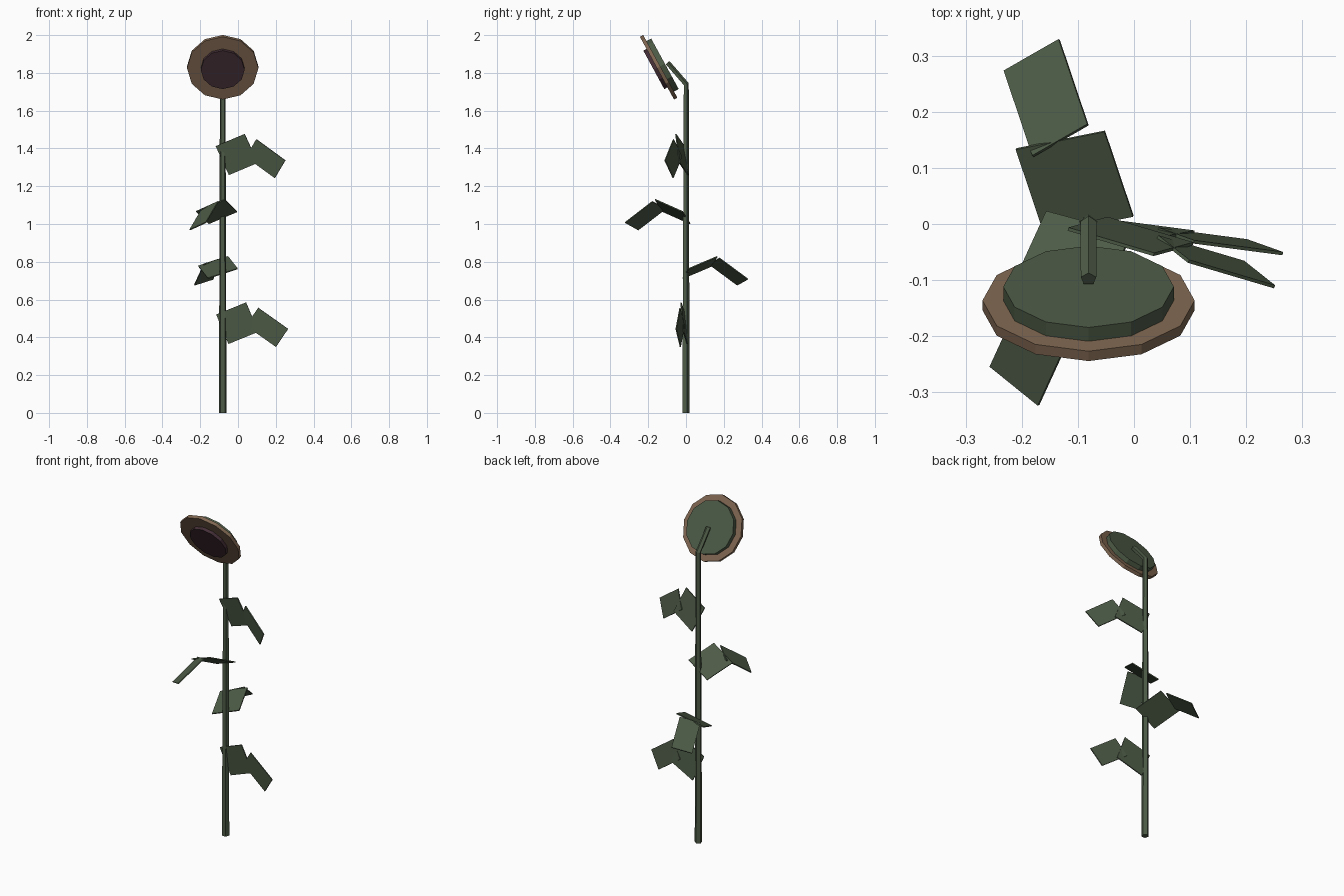
import bpy
import bmesh
from math import sin, cos, radians
from mathutils import Matrix, Vector

cube = bpy.data.objects.get("Cube")
if cube:
    bpy.data.objects.remove(cube, do_unlink=True)

STEM_X = -0.081


def material(name, rgb):
    m = bpy.data.materials.new(name)
    m.use_nodes = True
    color = (*rgb, 1)
    m.diffuse_color = color
    m.node_tree.nodes["Principled BSDF"].inputs["Base Color"].default_value = color
    return m


GREEN = material("leaf green", (0.075, 0.105, 0.062))
BROWN = material("petal brown", (0.215, 0.135, 0.083))
PURPLE = material("seed purple", (0.056, 0.027, 0.037))


def finish(name, bm, mat):
    bmesh.ops.recalc_face_normals(bm, faces=bm.faces)
    mesh = bpy.data.meshes.new(name)
    bm.to_mesh(mesh)
    bm.free()
    mesh.materials.append(mat)
    obj = bpy.data.objects.new(name, mesh)
    bpy.context.collection.objects.link(obj)
    return obj


# Stem: tapered five-sided tube, bent forward at the top
def stem(path, sides=5):
    bm = bmesh.new()
    rings = []
    for y, z, radius, tilt in path:
        ring = []
        for i in range(sides):
            a = radians(90 + 360 * i / sides)
            offset = Matrix.Rotation(radians(tilt), 3, "X") @ Vector((cos(a), sin(a), 0))
            ring.append(bm.verts.new(Vector((STEM_X, y, z)) + offset * radius))
        rings.append(ring)
    for low, high in zip(rings, rings[1:]):
        for i in range(sides):
            j = (i + 1) % sides
            bm.faces.new((low[i], low[j], high[j], high[i]))
    bm.faces.new(rings[0])
    bm.faces.new(rings[-1])
    finish("stem", bm, GREEN)


stem([(-0.002, 0, 0.021, 0), (0, 1.74, 0.0155, 21), (-0.098, 1.853, 0.0145, 42)])

# Flower head: three stacked discs facing forward and down
HEAD = Matrix.Translation((STEM_X, -0.145, 1.83)) @ Matrix.Rotation(radians(118.6), 4, "X")


def disc(name, radius, back, front, mat):
    bm = bmesh.new()
    place = HEAD @ Matrix.Translation((0, 0, (back + front) / 2)) @ Matrix.Rotation(radians(90), 4, "Z")
    bmesh.ops.create_cone(bm, cap_ends=True, segments=12, radius1=radius, radius2=radius,
                          depth=front - back, matrix=place)
    finish(name, bm, mat)


disc("petal_ring", 0.189, -0.01, 0.01, BROWN)
disc("flower_back", 0.152, -0.038, -0.009, GREEN)
disc("seed_disc", 0.116, 0.009, 0.029, PURPLE)


# Leaves: two thin plates each, the inner rising and the outer drooping
def plate(name, center, azimuth, pitch, roll, length, width):
    out = Vector((cos(azimuth), sin(azimuth), 0))
    side = Vector((sin(azimuth), -cos(azimuth), 0))
    up = Vector((0, 0, 1))
    along = out * cos(pitch) + up * sin(pitch)
    rise = up * cos(pitch) - out * sin(pitch)
    across = side * cos(roll) + rise * sin(roll)
    normal = along.cross(across)
    frame = Matrix((along, across, normal)).transposed().to_4x4()
    bm = bmesh.new()
    bmesh.ops.create_cube(bm, size=1, matrix=Matrix.Translation(center) @ frame
                          @ Matrix.Diagonal((length, width, 0.006, 1)))
    finish(name, bm, GREEN)


def leaf(name, height, azimuth, roll):
    a, r = radians(azimuth), radians(roll)
    out = Vector((cos(a), sin(a), 0))
    base = Vector((STEM_X, 0, height))
    plate(name + "_inner", base + out * 0.078, a, radians(22), r, 0.172, 0.169)
    plate(name + "_outer", base + out * 0.237 - Vector((0, 0, 0.022)), a, radians(-35), r, 0.195, 0.117)


leaf("lowest_leaf", 0.475, -7.5, 83)
leaf("rear_leaf", 0.77, 108.6, 19)
leaf("front_leaf", 1.066, 245.4, -24)
leaf("highest_leaf", 1.368, -16.5, 77)
